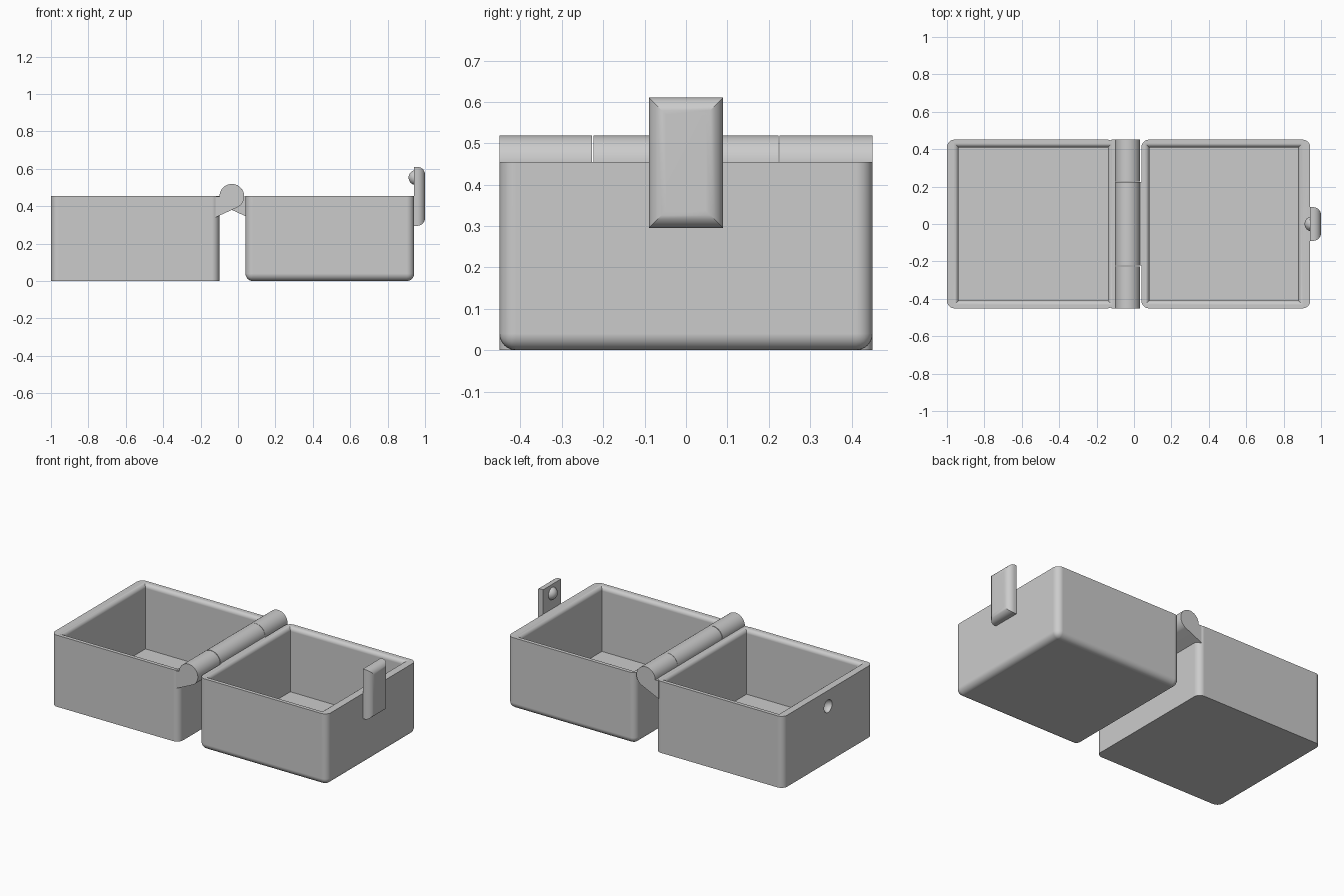
import bpy, bmesh
from math import sin, cos, radians, pi
from mathutils import Matrix

if "Cube" in bpy.data.objects:
    bpy.data.objects.remove(bpy.data.objects["Cube"], do_unlink=True)

GREY = 0.6
mat = bpy.data.materials.new("plain grey")
mat.use_nodes = True
mat.diffuse_color = (GREY, GREY, GREY, 1)
mat.node_tree.nodes["Principled BSDF"].inputs["Base Color"].default_value = (GREY, GREY, GREY, 1)

TOP = 0.455        # rim height
HALF = 0.451       # half depth of the case
FLOOR = 0.045      # inside floor height
PIVOT = -0.033     # hinge axis x
KNUCKLE = 0.066    # hinge radius


def finish(name, bm):
    """Turn a bmesh into an object."""
    bmesh.ops.recalc_face_normals(bm, faces=bm.faces)
    mesh = bpy.data.meshes.new(name)
    bm.to_mesh(mesh)
    bm.free()
    mesh.materials.append(mat)
    ob = bpy.data.objects.new(name, mesh)
    bpy.context.collection.objects.link(ob)
    return ob


def smooth(ob):
    """Smooth the rounded edges and keep the large faces flat."""
    bpy.ops.object.select_all(action='DESELECT')
    ob.select_set(True)
    bpy.context.view_layer.objects.active = ob
    bpy.ops.object.shade_smooth_by_angle(angle=radians(30))
    ob.modifiers.new("flat faces", 'WEIGHTED_NORMAL').keep_sharp = True


def block(name, lo, hi, radius, rounded):
    """Box between two corners, rounding the edges that pass a test."""
    bm = bmesh.new()
    bmesh.ops.create_cube(bm, size=1)
    for v in bm.verts:
        v.co = [(a + b) / 2 + c * (b - a) for a, b, c in zip(lo, hi, v.co)]
    edges = [e for e in bm.edges if rounded(e.verts[0].co, e.verts[1].co)]
    bmesh.ops.bevel(bm, geom=edges, offset=radius, segments=6, profile=0.5, affect='EDGES')
    return finish(name, bm)


def cavity(name, x0, x1):
    """Cutter with straight walls that flare out into a rounded rim."""
    r = 0.025
    steps = [(0, FLOOR)]
    for i in range(7):
        t = i / 6 * pi / 2
        steps.append((r * (1 - cos(t)), TOP - r + r * sin(t)))
    steps.append((r, TOP + 0.1))
    bm = bmesh.new()
    rings = []
    for o, z in steps:
        y = HALF - 0.042 + o
        corners = [(x0 - o, -y), (x1 + o, -y), (x1 + o, y), (x0 - o, y)]
        rings.append([bm.verts.new((cx, cy, z)) for cx, cy in corners])
    for a, b in zip(rings, rings[1:]):
        for i in range(4):
            j = (i + 1) % 4
            bm.faces.new((a[i], a[j], b[j], b[i]))
    bm.faces.new(rings[0])
    bm.faces.new(rings[-1])
    return finish(name, bm)


def ball(name, location, radius):
    bm = bmesh.new()
    bmesh.ops.create_uvsphere(bm, u_segments=32, v_segments=16, radius=radius,
                              matrix=Matrix.Translation(location))
    return finish(name, bm)


def cut(ob, cutter):
    cutter.hide_render = True
    mod = ob.modifiers.new("cut", 'BOOLEAN')
    mod.operation = 'DIFFERENCE'
    mod.solver = 'EXACT'
    mod.object = cutter
    bpy.context.view_layer.objects.active = ob
    bpy.ops.object.modifier_apply(modifier=mod.name)
    bpy.data.objects.remove(cutter, do_unlink=True)


def knuckle(name, side, y0, y1):
    """Hinge barrel with a wedge arm reaching to the half on one side (-1 or 1)."""
    pts = []
    for i in range(31):
        t = radians(-62 + i / 30 * 242)
        pts.append((KNUCKLE * cos(t), KNUCKLE * sin(t)))
    pts += [(-0.088, 0), (-0.088, -0.113)]
    bm = bmesh.new()
    face = bm.faces.new([bm.verts.new((PIVOT - side * px, y0, TOP - 0.002 + pz)) for px, pz in pts])
    new = bmesh.ops.extrude_face_region(bm, geom=[face])["geom"]
    bmesh.ops.translate(bm, vec=(0, y1 - y0, 0),
                        verts=[g for g in new if isinstance(g, bmesh.types.BMVert)])
    smooth(finish(name, bm))


def upright(a, b):
    return abs(a.z - b.z) > 0.1


# Two open case halves
lid = block("plain_half", (-1, -HALF, 0), (-0.10, HALF, TOP), 0.04, upright)
cut(lid, cavity("plain_half_cavity", -0.938, -0.14))
cut(lid, ball("catch_socket", (-1, 0, 0.355), 0.04))
smooth(lid)

base = block("latched_half", (0.04, -HALF, 0), (0.942, HALF, TOP), 0.04,
             lambda a, b: upright(a, b) or max(a.z, b.z) < 0.01)
cut(base, cavity("latched_half_cavity", 0.082, 0.878))
smooth(base)

# Hinge: outer knuckles hold the plain half, the middle one holds the latched half
GAP = 0.225
knuckle("hinge_front", -1, -HALF, -GAP - 0.002)
knuckle("hinge_back", -1, GAP + 0.001, HALF)
knuckle("hinge_middle", 1, -GAP + 0.002, GAP - 0.001)

# Latch tab with rounded outer edges, and its catch ball
latch = block("latch_tab", (0.942, -0.09, 0.295), (1, 0.09, 0.611), 0.042,
              lambda a, b: min(a.x, b.x) > 0.99)
smooth(latch)
smooth(ball("catch_ball", (0.952, 0, 0.553), 0.04))
